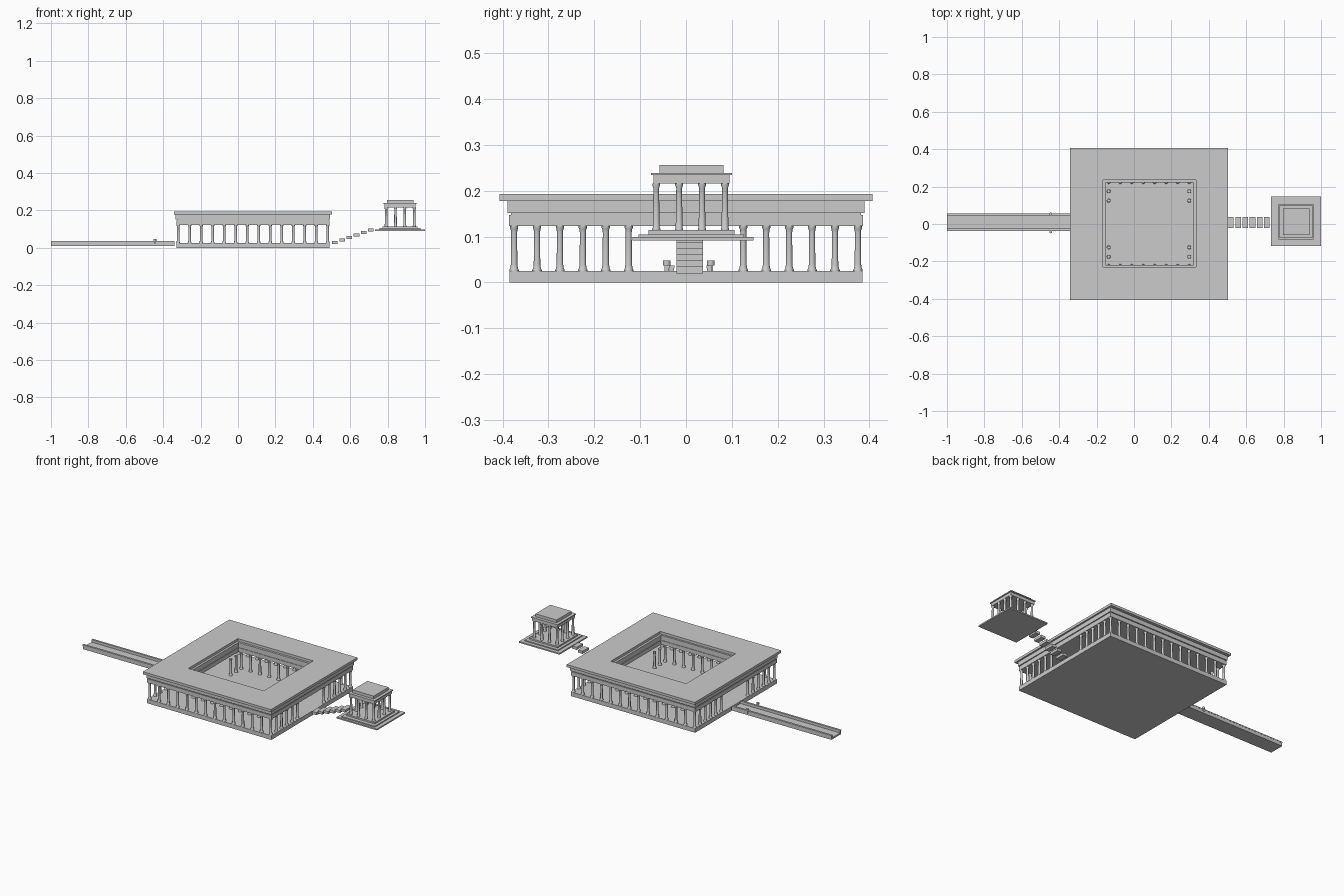
import bpy, bmesh
from math import cos, sin, pi

if "Cube" in bpy.data.objects:
    bpy.data.objects.remove(bpy.data.objects["Cube"])


def finish(name, bm):
    bmesh.ops.recalc_face_normals(bm, faces=bm.faces)
    me = bpy.data.meshes.new(name)
    bm.to_mesh(me)
    bm.free()
    ob = bpy.data.objects.new(name, me)
    bpy.context.collection.objects.link(ob)
    return ob


def box(name, x0, x1, y0, y1, z0, z1):
    bm = bmesh.new()
    bmesh.ops.create_cube(bm, size=1)
    for v in bm.verts:
        v.co = (x1 if v.co.x > 0 else x0, y1 if v.co.y > 0 else y0, z1 if v.co.z > 0 else z0)
    return finish(name, bm)


def ring(name, outer, inner, z0, z1):
    """Rectangular frame; outer and inner are (x0, x1, y0, y1)."""
    bm = bmesh.new()
    loops = []
    for (x0, x1, y0, y1), z in ((outer, z0), (outer, z1), (inner, z1), (inner, z0)):
        loops.append([bm.verts.new((x, y, z)) for x, y in
                      ((x0, y0), (x1, y0), (x1, y1), (x0, y1))])
    for a, b in zip(loops, loops[1:] + loops[:1]):
        for i in range(4):
            j = (i + 1) % 4
            bm.faces.new((a[i], a[j], b[j], b[i]))
    return finish(name, bm)


def column_mesh(name, profile, z0, z1, n=12):
    """Lathed shaft; profile is (radius, height fraction)."""
    bm = bmesh.new()
    loops = [[bm.verts.new((r * cos(2 * pi * i / n), r * sin(2 * pi * i / n), z0 + (z1 - z0) * t))
              for i in range(n)] for r, t in profile]
    for a, b in zip(loops, loops[1:]):
        for i in range(n):
            j = (i + 1) % n
            bm.faces.new((a[i], a[j], b[j], b[i])).smooth = True
    bm.faces.new(loops[0])
    bm.faces.new(loops[-1])
    return finish(name, bm)


def place(source, points):
    """Linked copies of one column."""
    source.location = (*points[0], 0)
    for p in points[1:]:
        c = source.copy()
        c.location = (*p, 0)
        bpy.context.collection.objects.link(c)


def perimeter(xs, ys):
    return [(x, y) for x in xs for y in ys
            if x in (xs[0], xs[-1]) or y in (ys[0], ys[-1])]


# Main hall: base slab and stacked entablature around the court
box("hall_base", -0.33, 0.49, -0.385, 0.385, 0, 0.025)
ring("architrave", (-0.33, 0.49, -0.386, 0.386), (-0.153, 0.319, -0.220, 0.222), 0.123, 0.147)
ring("fillet", (-0.327, 0.487, -0.382, 0.382), (-0.156, 0.322, -0.223, 0.225), 0.147, 0.152)
ring("frieze", (-0.333, 0.493, -0.389, 0.389), (-0.153, 0.319, -0.220, 0.222), 0.152, 0.178)
ring("roof", (-0.343, 0.503, -0.407, 0.407), (-0.166, 0.332, -0.231, 0.235), 0.178, 0.193)

# Hall columns: outer row and court row, with gateways on the two short axes
xs = [-0.32 + 0.8 / 13 * i for i in range(14)]
ys = [-0.375 + 0.05 * i for i in range(16)]
points = perimeter(xs, ys) + perimeter(xs[3:11], ys[3:13])
points = [p for p in points if not (abs(p[1]) < 0.1)]
shaft = [(0.0105, 0), (0.0105, 0.02), (0.0085, 0.06), (0.0072, 0.14), (0.0065, 0.85),
         (0.0075, 0.93), (0.009, 0.96), (0.009, 1)]
place(column_mesh("hall_column", shaft, 0.025, 0.123), points)

# Causeway: channel with two parapets and knobs
box("causeway_floor", -1.0, -0.34, -0.036, 0.056, 0.011, 0.021)
for side, y in (("front", -0.036), ("back", 0.046)):
    box("causeway_parapet_" + side, -1.0, -0.34, y, y + 0.010, 0.021, 0.031)
    box("causeway_rail_" + side, -1.0, -0.34, y - 0.001, y + 0.011, 0.031, 0.037)
for y in (-0.042, 0.054):
    bm = bmesh.new()
    bmesh.ops.create_cone(bm, cap_ends=True, segments=12, radius1=0.008, radius2=0.008, depth=0.011)
    finish("parapet_knob", bm).location = (-0.445, y, 0.0425)
    box("knob_support", -0.449, -0.441, y - 0.005, y + 0.005, 0.022, 0.037)

# Floating stair up to the pavilion
for i in range(6):
    x, z = 0.503 + 0.0385 * i, 0.020 + 0.0135 * i
    box("stair_step", x, x + 0.030, -0.021, 0.037, z, z + 0.0155)

# Pavilion: stepped platform, columns, stacked roof
cx, cy = 0.867, 0.012


def square(name, half, z0, z1):
    return box(name, cx - half, cx + half, cy - half, cy + half, z0, z1)


box("platform_lower", 0.733, 1.0, -0.117, 0.147, 0.091, 0.099)
box("platform_middle", 0.757, 0.977, -0.104, 0.126, 0.099, 0.105)
square("platform_upper", 0.094, 0.105, 0.114)
small_shaft = [(0.009, 0), (0.009, 0.03), (0.0075, 0.06), (0.0062, 0.9), (0.0085, 0.96), (0.0085, 1)]
offs = [-0.075, -0.025, 0.025, 0.075]
place(column_mesh("pavilion_column", small_shaft, 0.114, 0.216),
      perimeter([cx + o for o in offs], [cy - 0.002 + o for o in offs]))
square("pavilion_entablature", 0.083, 0.216, 0.234)
square("pavilion_cornice", 0.088, 0.234, 0.239)
square("pavilion_roof", 0.070, 0.239, 0.256)
